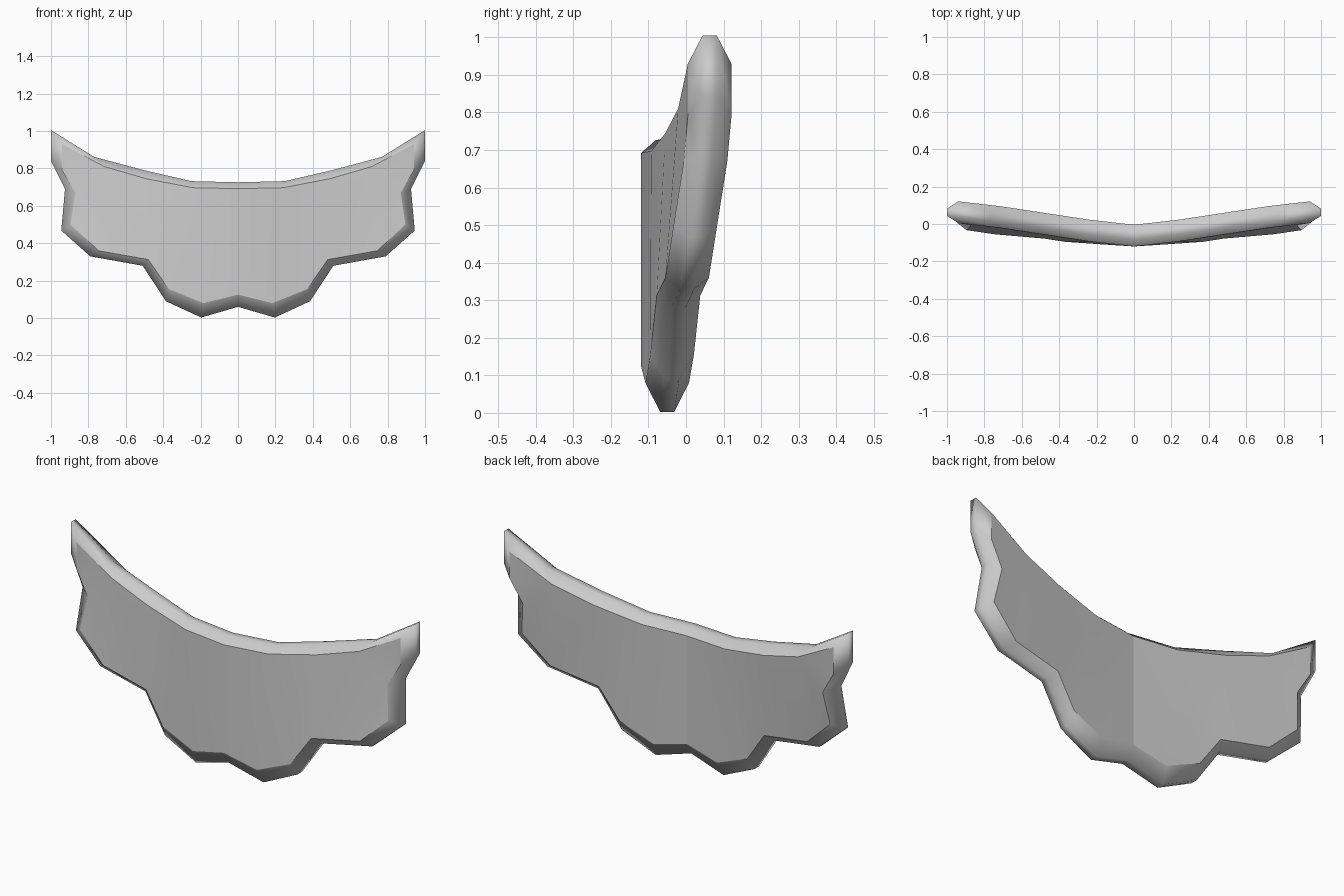
import bpy, bmesh

if "Cube" in bpy.data.objects:
    bpy.data.objects.remove(bpy.data.objects["Cube"])

# Right half outline, clockwise from top centre: face x, face z, rim x, rim z, mid depth y
PROFILE = [
    (0.000, 0.692, 0.000, 0.726, -0.062),
    (0.240, 0.697, 0.250, 0.732, -0.035),
    (0.490, 0.745, 0.500, 0.790, 0.003),
    (0.715, 0.810, 0.770, 0.862, 0.037),
    (0.940, 0.930, 1.000, 1.005, 0.063),
    (0.940, 0.790, 1.000, 0.840, 0.063),
    (0.870, 0.670, 0.925, 0.690, 0.052),
    (0.895, 0.500, 0.945, 0.468, 0.025),
    (0.745, 0.360, 0.790, 0.330, 0.003),
    (0.480, 0.313, 0.510, 0.280, -0.020),
    (0.370, 0.155, 0.385, 0.090, -0.037),
    (0.185, 0.080, 0.197, 0.003, -0.050),
    (0.000, 0.125, 0.000, 0.060, -0.062),
]
HALF_THICK, HALF_RIM = 0.058, 0.019
# Strips that span the curved front and back faces
STRIPS = [(0, 1, 11, 12), (1, 10, 11), (1, 2, 9, 10), (2, 3, 8, 9), (3, 6, 7, 8), (3, 4, 5, 6)]

bm = bmesh.new()


def ring(rim, offset):
    k = 2 if rim else 0
    return [bm.verts.new((p[k], p[4] + offset, p[k + 1])) for p in PROFILE]


# Four outline loops from front to back
loops = [ring(False, -HALF_THICK), ring(True, -HALF_RIM),
         ring(True, HALF_RIM), ring(False, HALF_THICK)]

# Bevelled edge band
for a, b in zip(loops, loops[1:]):
    for i in range(len(PROFILE) - 1):
        bm.faces.new((a[i], a[i + 1], b[i + 1], b[i]))

# Front and back faces
for s in STRIPS:
    bm.faces.new([loops[0][i] for i in reversed(s)])
    bm.faces.new([loops[3][i] for i in s])

# Smooth shading, creased around each face and down the back centre
for f in bm.faces:
    f.smooth = True
for lp in (loops[0], loops[3]):
    for a, b in zip(lp, lp[1:]):
        bm.edges.get((a, b)).smooth = False
bm.edges.get((loops[3][0], loops[3][-1])).smooth = False

mesh = bpy.data.meshes.new("curved_plate")
bm.to_mesh(mesh)
bm.free()
plate = bpy.data.objects.new("curved_plate", mesh)
bpy.context.collection.objects.link(plate)

# Left half
mirror = plate.modifiers.new("mirror", 'MIRROR')
mirror.use_axis[0] = True
mirror.use_clip = True
mirror.merge_threshold = 0.001
